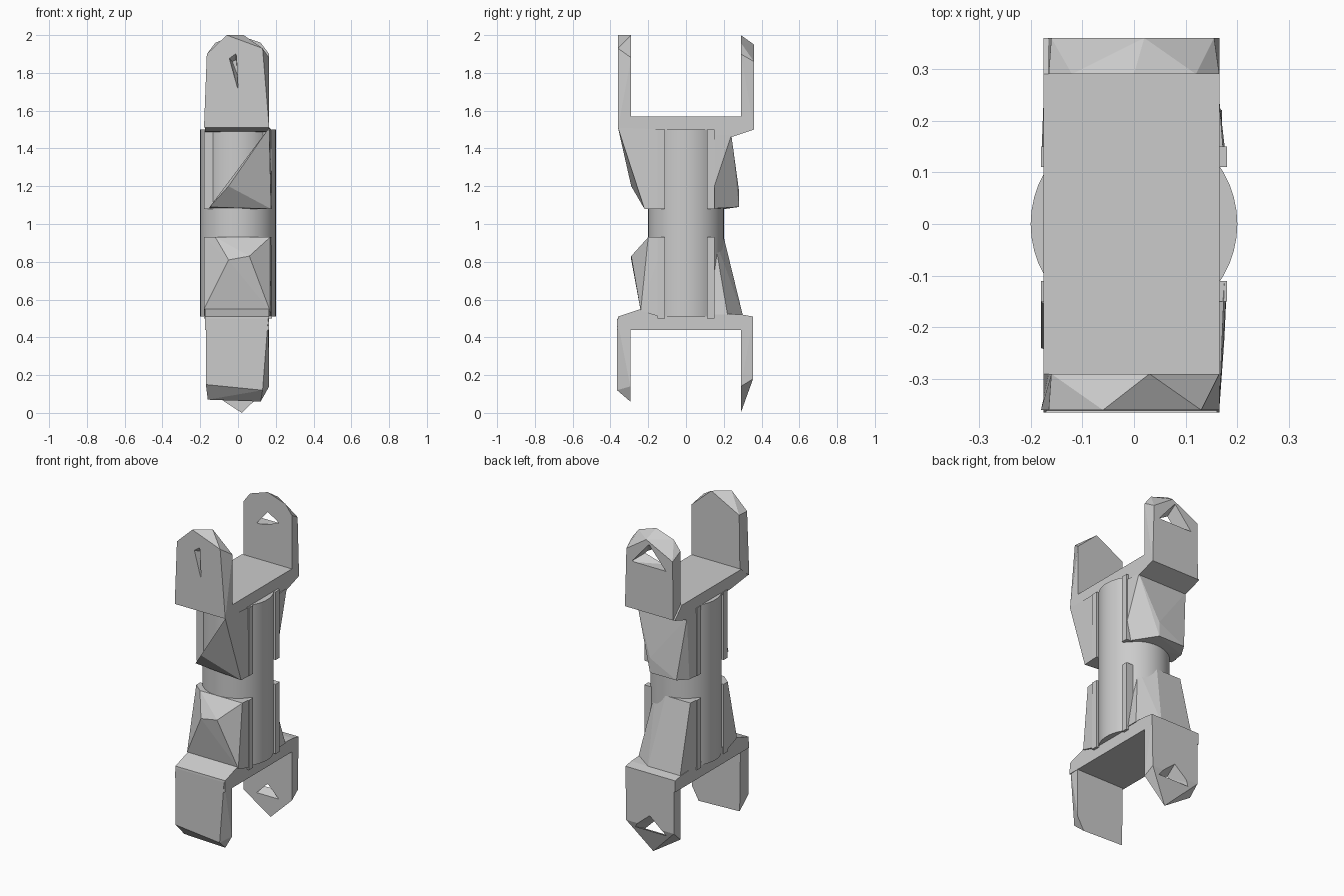
import bpy
import bmesh

if "Cube" in bpy.data.objects:
    bpy.data.objects.remove(bpy.data.objects["Cube"], do_unlink=True)

grey = bpy.data.materials.new("plain grey")
grey.use_nodes = True
grey.diffuse_color = (0.6, 0.6, 0.6, 1)
grey.node_tree.nodes["Principled BSDF"].inputs["Base Color"].default_value = (0.6, 0.6, 0.6, 1)


def hull(name, points):
    """Flat-faced convex solid around a few corner points."""
    bm = bmesh.new()
    for point in points:
        bm.verts.new(point)
    result = bmesh.ops.convex_hull(bm, input=bm.verts)
    loose = [v for v in set(result["geom_interior"] + result["geom_unused"])
             if isinstance(v, bmesh.types.BMVert)]
    bmesh.ops.delete(bm, geom=loose, context="VERTS")
    bmesh.ops.dissolve_limit(bm, angle_limit=0.01, verts=bm.verts, edges=bm.edges)
    bmesh.ops.recalc_face_normals(bm, faces=bm.faces)
    mesh = bpy.data.meshes.new(name)
    bm.to_mesh(mesh)
    bm.free()
    mesh.materials.append(grey)
    obj = bpy.data.objects.new(name, mesh)
    bpy.context.collection.objects.link(obj)
    return obj


def loft(name, outer_y, outer, inner_y, inner):
    """Solid between an outer and an inner outline given as x, z pairs."""
    return hull(name, [(x, outer_y, z) for x, z in outer]
                + [(x, inner_y, z) for x, z in inner])


def cut(target, cutter):
    cutter.hide_render = True
    cutter.hide_viewport = True
    mod = target.modifiers.new("hole", "BOOLEAN")
    mod.operation = "DIFFERENCE"
    mod.solver = "EXACT"
    mod.object = cutter


def bar(name, profile, left, right):
    """Prism along x with a y, z profile."""
    return hull(name, [(x, y, z) for x in (left, right) for y, z in profile])


# Central round shaft
bpy.ops.mesh.primitive_cylinder_add(vertices=48, radius=0.2, depth=0.99, location=(0, 0, 1.005))
shaft = bpy.context.object
shaft.name = "central_shaft"
shaft.data.materials.append(grey)
bpy.ops.object.shade_smooth_by_angle()

# Cross plates of the two yokes
bar("upper_plate", [(-0.29, 1.57), (0.29, 1.57), (-0.36, 1.51), (0.36, 1.5),
                    (-0.2, 1.49), (0.24, 1.46)], -0.175, 0.165)
bar("lower_plate", [(-0.29, 0.44), (0.29, 0.44), (-0.365, 0.44), (0.355, 0.44),
                    (-0.36, 0.51), (-0.24, 0.55), (0.3, 0.52), (0.355, 0.51)], -0.175, 0.165)

# Narrow cheeks beside the exposed strips of the shaft
for half, low, high in (("upper", 1.08, 1.5), ("lower", 0.5, 0.93)):
    for side, sx in (("left", 1), ("right", -1)):
        for end, sy in (("back", 1), ("front", -1)):
            hull(f"{half}_{end}_{side}_cheek",
                 [(sx * x, sy * y, z) for x in (0.13, 0.18)
                  for y in (0.11, 0.15) for z in (low, high)])

# Faceted shoulders between the shaft and the plates
hull("upper_front_shoulder", [
    (0.165, -0.36, 1.51), (0.175, -0.11, 1.5), (0.18, -0.11, 1.08), (0.175, -0.22, 1.08),
    (-0.05, -0.29, 1.2), (-0.15, -0.2, 1.09), (-0.15, -0.11, 1.08)])
hull("upper_back_shoulder", [
    (0.165, 0.24, 1.47), (-0.175, 0.24, 1.47), (0.18, 0.11, 1.08), (0.05, 0.28, 1.18),
    (0.05, 0.28, 1.09), (-0.13, 0.28, 1.09), (-0.17, 0.21, 1.08), (-0.18, 0.11, 1.08),
    (0.175, 0.11, 1.47), (-0.175, 0.11, 1.47)])
hull("lower_front_shoulder", [
    (-0.05, -0.29, 0.81), (0.06, -0.29, 0.83), (0.17, -0.2, 0.93), (-0.12, -0.2, 0.93),
    (-0.18, -0.15, 0.93), (-0.18, -0.24, 0.55), (0.17, -0.24, 0.54),
    (0.18, -0.11, 0.93), (0.18, -0.11, 0.5), (-0.18, -0.11, 0.5)])
hull("lower_back_shoulder", [
    (-0.17, 0.2, 0.93), (0, 0.2, 0.93), (0.1, 0.15, 0.93), (-0.18, 0.11, 0.93),
    (-0.17, 0.3, 0.52), (0.05, 0.3, 0.52), (0.17, 0.22, 0.52), (0.17, 0.11, 0.52),
    (-0.18, 0.11, 0.52)])

# Four fork arms
front_top = loft("upper_front_arm",
                 -0.36, [(-0.18, 1.51), (0.165, 1.51), (0.13, 1.93), (-0.06, 2), (-0.165, 1.9)],
                 -0.29, [(-0.165, 1.56), (0.165, 1.56), (0.165, 1.88), (0.03, 2), (-0.16, 1.9)])
back_top = loft("upper_back_arm",
                0.36, [(-0.165, 1.5), (0.165, 1.5), (0.155, 1.86), (0.02, 1.95), (-0.16, 1.86)],
                0.29, [(-0.165, 1.56), (0.165, 1.56), (0.165, 1.9), (0.12, 1.96),
                       (0, 2), (-0.12, 1.96), (-0.165, 1.9)])
loft("lower_front_arm",
     -0.365, [(-0.17, 0.5), (0.16, 0.5), (0.13, 0.12), (-0.17, 0.15)],
     -0.295, [(-0.165, 0.45), (0.165, 0.45), (0.165, 0.14), (0.12, 0.06), (-0.16, 0.07)])
back_low = loft("lower_back_arm",
                0.355, [(-0.165, 0.5), (0.165, 0.5), (0.16, 0.18), (-0.165, 0.18)],
                0.29, [(-0.165, 0.45), (0.165, 0.45), (0.165, 0.14), (0.02, 0), (-0.165, 0.12)])

# Tapered openings through the arms
cut(back_top, loft("upper_hole_cutter", 0.37, [(-0.12, 1.79), (0.12, 1.79), (0, 1.93)],
                   0.28, [(-0.07, 1.79), (0.07, 1.83), (0, 1.87)]))
cut(back_low, loft("lower_hole_cutter", 0.37, [(-0.12, 0.16), (0.12, 0.16), (0, 0.26)],
                   0.28, [(-0.07, 0.12), (0.07, 0.12), (0, 0.19)]))
cut(front_top, loft("slit_cutter", -0.37, [(-0.05, 1.88), (-0.01, 1.91), (0, 1.7)],
                    -0.32, [(-0.03, 1.86), (-0.01, 1.87), (0, 1.78)]))
